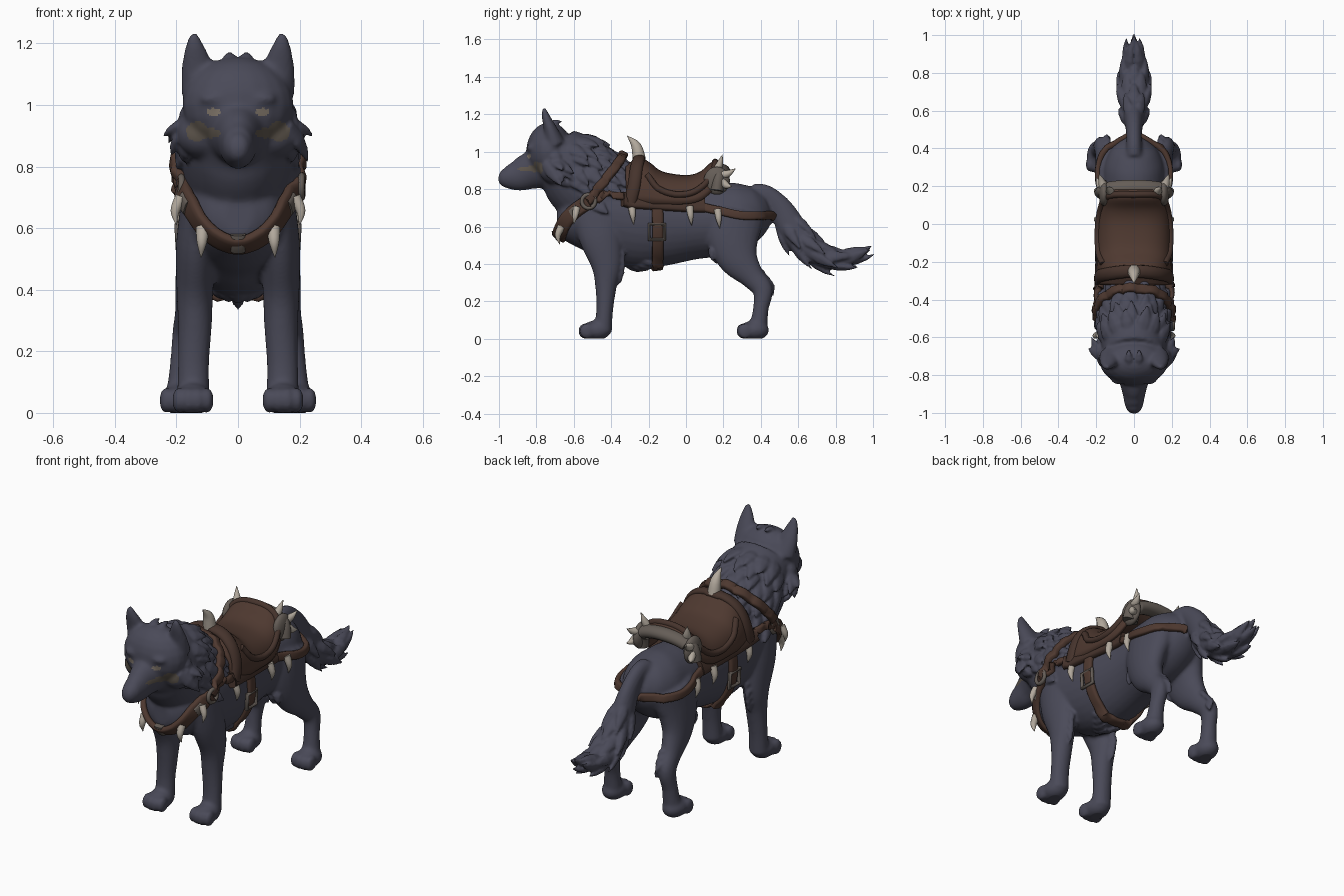
import bpy, bmesh, math, random
from mathutils import Vector, Matrix
from mathutils.bvhtree import BVHTree

random.seed(4)
if "Cube" in bpy.data.objects:
    bpy.data.objects.remove(bpy.data.objects["Cube"])


def material(name, r, g, b):
    m = bpy.data.materials.new(name)
    m.use_nodes = True
    m.diffuse_color = (r, g, b, 1)
    node = next(n for n in m.node_tree.nodes if n.type == 'BSDF_PRINCIPLED')
    node.inputs["Base Color"].default_value = (r, g, b, 1)
    node.inputs["Roughness"].default_value = 0.8
    return m


FUR = material("slate fur", .068, .068, .098)
PAINT = material("cheek paint", .115, .095, .075)
EYE = material("eye tan", .21, .175, .14)
LEATHER = material("leather", .076, .04, .029)
DARK = material("dark leather", .06, .033, .025)
BONE = material("bone", .45, .40, .34)
PLATE = material("grey plate", .13, .11, .095)


def spline(rows, steps=5):
    """Catmull-Rom through rows of equal length."""
    out = []
    for i in range(len(rows) - 1):
        quad = [rows[max(0, min(len(rows) - 1, i + k))] for k in (-1, 0, 1, 2)]
        for s in range(steps):
            t = s / steps
            out.append([.5 * (2 * b + (c - a) * t + (2 * a - 5 * b + 4 * c - d) * t * t
                              + (3 * b - a - 3 * c + d) * t ** 3) for a, b, c, d in zip(*quad)])
    return out + [list(rows[-1])]


def tube(bm, rows, ups=None, n=16, power=1.0):
    """Loft oval rings (x, y, z, width radius, depth radius) along a path."""
    pts = [Vector(r[:3]) for r in rows]
    rings = []
    for i, p in enumerate(pts):
        t = (pts[min(i + 1, len(pts) - 1)] - pts[max(i - 1, 0)]).normalized()
        if ups:
            side = t.cross(ups[i]).normalized()
        else:
            axis = Vector((1, 0, 0)) if abs(t.x) < .8 else Vector((0, 1, 0))
            side = (axis - t * axis.dot(t)).normalized()
        up = side.cross(t)
        ring = []
        for k in range(n):
            a = math.tau * (k + .5) / n
            c, s = math.cos(a), math.sin(a)
            c, s = math.copysign(abs(c) ** power, c), math.copysign(abs(s) ** power, s)
            ring.append(bm.verts.new(p + side * c * max(rows[i][3], .001) + up * s * max(rows[i][4], .001)))
        rings.append(ring)
    for a, b in zip(rings, rings[1:]):
        for k in range(n):
            bm.faces.new((a[k], a[(k + 1) % n], b[(k + 1) % n], b[k]))
    bm.faces.new(rings[0][::-1])
    bm.faces.new(rings[-1])


def ball(bm, center, radii):
    m = Matrix.Translation(center) @ Matrix.Diagonal((*radii, 1))
    bmesh.ops.create_uvsphere(bm, u_segments=20, v_segments=12, radius=1, matrix=m)


def finish(name, bm, *mats, angle=50):
    bmesh.ops.recalc_face_normals(bm, faces=bm.faces)
    me = bpy.data.meshes.new(name)
    bm.to_mesh(me)
    bm.free()
    ob = bpy.data.objects.new(name, me)
    bpy.context.collection.objects.link(ob)
    for m in mats:
        me.materials.append(m)
    bpy.ops.object.select_all(action='DESELECT')
    ob.select_set(True)
    bpy.context.view_layer.objects.active = ob
    bpy.ops.object.shade_smooth_by_angle(angle=math.radians(angle))
    return ob


def fuse(ob, voxel, rounds):
    """Merge overlapping volumes of an object into one soft skin."""
    rm = ob.modifiers.new("fuse", 'REMESH')
    rm.mode, rm.voxel_size = 'VOXEL', voxel
    sm = ob.modifiers.new("soften", 'SMOOTH')
    sm.factor, sm.iterations = .5, rounds
    me = bpy.data.meshes.new_from_object(ob.evaluated_get(bpy.context.evaluated_depsgraph_get()))
    ob.modifiers.clear()
    ob.data = me
    return me


def surface(me):
    return BVHTree.FromPolygons([v.co for v in me.vertices], [p.vertices for p in me.polygons])


def sym(half):
    """Path from the left side through the centre point to the right side."""
    return half + [(-x, y, z) for x, y, z in half[-2::-1]]


# Body: torso, neck, head, muzzle, tail
bm = bmesh.new()
torso = [(-.69, .64, .05, .06), (-.65, .64, .12, .12), (-.55, .65, .17, .185), (-.42, .66, .185, .235),
         (-.25, .635, .188, .26), (-.1, .625, .18, .235), (.05, .625, .17, .2), (.2, .64, .168, .195),
         (.31, .67, .16, .172), (.39, .7, .12, .125), (.435, .72, .06, .07)]
tube(bm, spline([(0, *r) for r in torso]), n=32)
neck = spline([(0, -.40, .74, .175, .2), (0, -.53, .83, .18, .215), (0, -.62, .92, .178, .195), (0, -.70, .98, .165, .165)])
tube(bm, neck, n=32)
ball(bm, (0, -.73, 1.0), (.182, .125, .157))
tube(bm, spline([(0, -.76, .92, .115, .115), (0, -.84, .895, .077, .098), (0, -.90, .872, .06, .083),
                 (0, -.96, .865, .048, .06), (0, -.99, .872, .032, .038), (0, -1.0, .875, .018, .02)]), n=24)
tail = spline([(0, .36, .78, .045, .05), (0, .43, .77, .04, .052), (0, .51, .69, .045, .066), (0, .58, .57, .06, .08),
               (0, .67, .475, .077, .07), (0, .78, .425, .073, .055), (0, .89, .44, .045, .036), (0, 1.005, .505, .004, .004)])
tube(bm, tail, n=24)
# Legs, paws, cheeks, brows, ears
front_leg = [(.12, -.5, .72, .06, .12), (.135, -.46, .55, .066, .115), (.14, -.425, .4, .06, .085),
             (.14, -.428, .28, .055, .058), (.145, -.435, .15, .051, .045), (.145, -.445, .04, .054, .05)]
hind_leg = [(.1, .27, .68, .085, .155), (.12, .25, .55, .078, .145), (.14, .28, .43, .064, .11),
            (.155, .355, .33, .05, .066), (.17, .41, .26, .043, .055), (.18, .4, .16, .041, .042), (.185, .385, .05, .05, .05)]
for s in (-1, 1):
    for leg, fx, fy in ((front_leg, .146, -.48), (hind_leg, .188, .365)):
        tube(bm, spline([(s * r[0], *r[1:]) for r in leg]), n=20)
        ball(bm, (s * fx, fy, .045), (.062, .08, .053))
        for k in (-1.5, -.5, .5, 1.5):
            ball(bm, (s * fx + k * .031, fy - .062 + abs(k) * .008, .041), (.021, .04, .043))
    ball(bm, (s * .115, -.70, .905), (.085, .085, .08))
    ball(bm, (s * .075, -.822, 1.02), (.05, .03, .022))
    tube(bm, spline([(s * .12, -.70, 1.04, .065, .055), (s * .132, -.725, 1.12, .053, .036),
                     (s * .141, -.75, 1.19, .032, .022), (s * .144, -.76, 1.235, .012, .01)]))
body = finish("wolf_body", bm, FUR)
core = fuse(body, .0095, 5)
core_tree = surface(core)


# Fur clumps growing out of the skin
def tuft(bm, where, flow, length, width, lift=.2):
    p, n, _, _ = core_tree.find_nearest(Vector(where))
    d = Vector(flow)
    d = (d - n * d.dot(n)).normalized() + n * lift
    rows = [(*(p - d * length * .5 - n * .008), width * .6, .008), (*(p + d * length * .1), width, .015),
            (*(p + d * length * .55 + n * .002), width * .65, .013), (*(p + d * length), .003, .003)]
    tube(bm, rows, [n] * 4, n=8)


bm = bmesh.new()
bm.from_mesh(core)
for j in range(6):
    c = neck[min(len(neck) - 1, 2 + int(j * 2.3))]
    for k in range(-4, 5):
        a = (k + .5 * (j % 2)) * .42 + random.uniform(-.1, .1)
        out = Vector((math.sin(a), math.cos(a) * .7, math.cos(a) * .72)) * .25
        tuft(bm, Vector(c[:3]) + out, (0, .65, -.62), random.uniform(.085, .11), random.uniform(.032, .042))
for j in range(14, len(tail) - 4, 4):
    flow = (Vector(tail[j + 2][:3]) - Vector(tail[j][:3])).normalized()
    up = Vector((1, 0, 0)).cross(flow)
    for k in range(5):
        a = math.tau * (k + .5 * (j % 8 > 3)) / 5
        tuft(bm, Vector(tail[j][:3]) + Vector((math.sin(a), 0, 0)) * .1 + up * math.cos(a) * .1, flow, .12, .03, .1)
for s in (-1, 1):
    for k in range(4):
        tuft(bm, (s * (.2 - .01 * k), -.69, .98 - .04 * k), (s * .5, .4, -.7), .07, .032, .4)
        tuft(bm, (s * .15, -.33, .46 - .04 * k), (0, .3, -1), .055, .02)
        tuft(bm, (s * (.13 + .012 * k), .44 - abs(k - 2) * .015, .36 - .03 * k), (0, .3, -1), .05, .02)
        tuft(bm, (s * .035 * k, -.3 + .03 * k, .37), (0, 1, -.1), .075, .028, .1)
        tuft(bm, (s * (.05 + .03 * k), .15, .42 + .02 * k), (0, .3, -1), .06, .025)
    tuft(bm, (s * .03, -.72, 1.17), (0, .6, .2), .06, .022, .2)
bmesh.ops.recalc_face_normals(bm, faces=bm.faces)
bm.to_mesh(core)
bm.free()
skin = fuse(body, .0075, 1)
skin.materials.clear()
for m in (FUR, PAINT, EYE):
    skin.materials.append(m)
for v in skin.vertices:
    v.co.z = max(v.co.z, 0)


# Face paint and eyes, picked by ovals on the face
def oval(p, x, z, rx, rz):
    return ((abs(p.x) - x) / rx) ** 2 + ((p.z - z) / rz) ** 2 < 1


for f in skin.polygons:
    f.use_smooth = True
    p = f.center
    if p.y < -.7 and f.normal.y < 0:
        if oval(p, .132, .914, .036, .032) or oval(p, .09, .908, .034, .016):
            f.material_index = 1
        elif oval(p, .08, .978, .024, .012):
            f.material_index = 2
skin_tree = surface(skin)

# Saddle seat: arches draped over the back
stations = spline([(-.32, .92, .18, .73), (-.25, .955, .188, .72), (-.2, .935, .19, .72), (-.13, .885, .19, .72),
                   (0, .865, .186, .72), (.08, .885, .178, .74), (.14, .935, .16, .79), (.18, .93, .138, .84)], 4)
bm = bmesh.new()
arches = []
for y, top, w, bottom in stations:
    arch = []
    for k in range(25):
        a = math.pi * k / 24
        c = math.cos(a)
        arch.append(bm.verts.new((w * math.copysign(abs(c) ** .75, c), y, bottom + (top - bottom) * math.sin(a) ** .8)))
    arches.append(arch)
for a, b in zip(arches, arches[1:]):
    for k in range(24):
        bm.faces.new((a[k], a[k + 1], b[k + 1], b[k]))
seat = finish("saddle_seat", bm, LEATHER)
seat_tree = surface(seat.data)
sol = seat.modifiers.new("thickness", 'SOLIDIFY')
sol.thickness, sol.offset = .02, 0


# Bands that hug a surface
def band(name, path, width, mat, depth=.013, tree=skin_tree, power=.55):
    bm = bmesh.new()
    rows, ups = [], []
    for p in spline(path, 7):
        q, n, _, _ = tree.find_nearest(Vector(p))
        out = (Vector(p) - Vector((0, q.y, .65))).normalized()
        if n.dot(out) < 0:
            n = -n
        rows.append((*(q + n * .007), width / 2, depth))
        ups.append((n + out * .6).normalized())
    tube(bm, rows, ups, n=12, power=power)
    return finish(name, bm, mat)


band("seat_front_rim", sym([(.2, -.3, .73), (.2, -.28, .82), (.13, -.265, .94), (0, -.255, .98)]), .07, DARK, .022, seat_tree, 1)
band("seat_back_rim", sym([(.2, -.2, .9), (.2, -.15, .81), (.2, -.06, .775), (.2, .03, .785), (.18, .1, .83), (.14, .15, .91),
                           (0, .16, .97)]), .035, DARK, .019, seat_tree, 1)
band("chest_strap", sym([(.19, -.52, .735), (.15, -.62, .66), (.08, -.67, .575), (0, -.69, .535)]), .08, LEATHER, .017)
band("withers_strap", sym([(.2, -.52, .74), (.19, -.44, .84), (.13, -.37, .93), (0, -.34, .98)]), .05, LEATHER, .018)
band("girth_strap", sym([(.2, -.15, .74), (.2, -.15, .6), (.14, -.15, .44), (0, -.15, .36)]), .06, LEATHER, .014)
band("rump_strap", sym([(.19, .05, .73), (.2, .17, .69), (.2, .3, .66), (.13, .42, .66), (0, .45, .66)]), .045, LEATHER, .014)
band("chest_plate", [(0, -.72, .575), (0, -.72, .54), (0, -.7, .5)], .05, PLATE, .022)

# Grey pad behind the seat with a round guard on each hip
bm = bmesh.new()
tube(bm, spline(sym([(.165, .165, .79), (.15, .175, .86), (.09, .185, .89), (0, .19, .9)]) and
                [(*p, .045, .035) for p in sym([(.165, .165, .79), (.15, .175, .86), (.09, .185, .89), (0, .19, .9)])]))
for s in (-1, 1):
    ball(bm, (s * .158, .165, .845), (.03, .07, .075))
finish("rear_guard", bm, PLATE)

# Hanging fangs, spikes and the saddle horn
bm = bmesh.new()


def spike(base, tip, radius, bend=(0, 0, 0)):
    a, b = Vector(base), Vector(tip)
    m = (a + b) / 2 + Vector(bend)
    tube(bm, spline([(*a, radius, radius), (*m, radius * .75, radius * .75), (*b, .001, .001)], 4), n=12)


spike((0, -.25, .96), (0, -.315, 1.085), .036, (0, .015, .01))
for s in (-1, 1):
    spike((s * .115, -.665, .6), (s * .12, -.675, .505), .022, (0, -.015, 0))
    spike((s * .185, -.585, .70), (s * .2, -.6, .61), .02, (s * .012, 0, 0))
    for y, top in ((-.29, .71), (.02, .705), (.17, .69)):
        spike((s * .182, y, top), (s * .188, y + .01, top - .1), .021, (s * .012, 0, 0))
    for base, tip in (((.16, .19, .875), (.185, .265, .91)), ((.12, .165, .9), (.145, .195, .985)),
                      ((.17, .19, .84), (.2, .245, .815))):
        spike((s * base[0], *base[1:]), (s * tip[0], *tip[1:]), .024, (0, 0, -.008))
finish("bone_spikes", bm, BONE)

# Side straps, skirts, rings and buckles
for s, side in ((1, "left"), (-1, "right")):
    band(side + "_shoulder_strap", [(s * .2, -.52, .735), (s * .2, -.42, .765), (s * .2, -.3, .76)], .04, LEATHER)
    band(side + "_saddle_skirt", [(s * .2, -.34, .745), (s * .2, -.15, .735), (s * .2, .1, .73)], .08, DARK, .02)
    band(side + "_collar_plate", [(s * .18, -.575, .695), (s * .16, -.61, .665)], .06, PLATE, .022)
    for name, at, big, sides in (("_strap_ring", (.19, -.52, .735), .036, 20), ("_girth_buckle", (.19, -.155, .57), .058, 4)):
        p, n, _, _ = skin_tree.find_nearest(Vector((s * at[0], *at[1:])))
        n = (n + Vector((s * 2, 0, 0))).normalized()
        bpy.ops.mesh.primitive_torus_add(major_radius=big, minor_radius=.011, major_segments=sides, minor_segments=8,
                                         location=p + n * .015)
        ob = bpy.context.object
        ob.name = side + name
        ob.rotation_euler = (n.to_track_quat('Z', 'Y').to_matrix() @ Matrix.Rotation(math.pi / 4, 3, 'Z')).to_euler()
        ob.data.materials.append(PLATE)
        bpy.ops.object.shade_smooth_by_angle(angle=math.radians(50))
